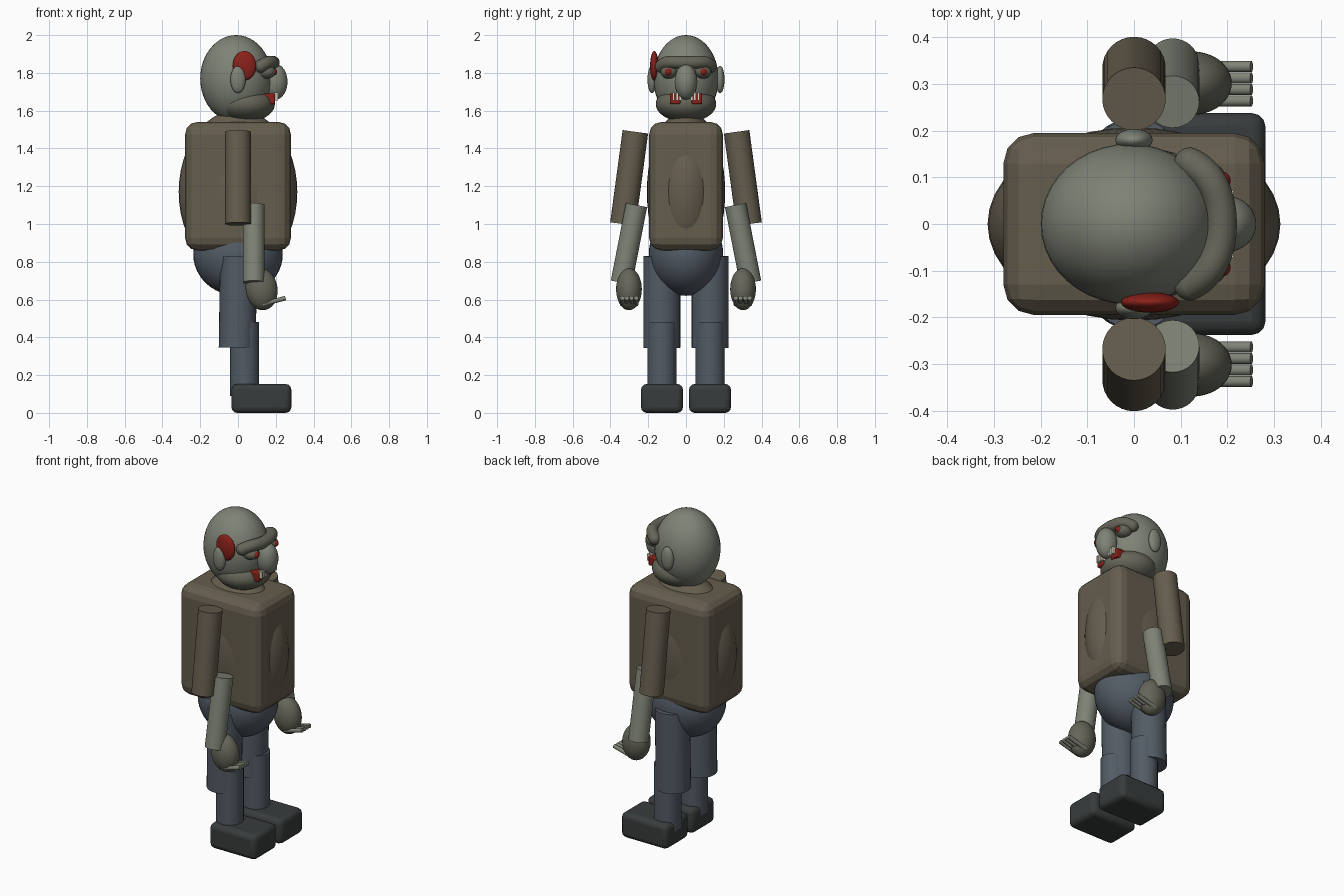
import bpy, math
from mathutils import Vector

if "Cube" in bpy.data.objects:
    bpy.data.objects.remove(bpy.data.objects["Cube"])


def material(name, r, g, b):
    m = bpy.data.materials.new(name)
    m.diffuse_color = (r, g, b, 1)
    m.use_nodes = True
    m.node_tree.nodes["Principled BSDF"].inputs["Base Color"].default_value = m.diffuse_color
    return m


SKIN = material("skin", .21, .225, .18)
DARK = material("dark_skin", .13, .13, .10)
SHIRT = material("shirt", .13, .11, .075)
PANTS = material("trousers", .085, .105, .13)
BOOT = material("boot", .04, .045, .045)
RED = material("red", .25, .015, .01)
TOOTH = material("tooth", .75, .7, .55)


def finish(name, mat, smooth=True):
    ob = bpy.context.object
    ob.name = name
    ob.data.materials.append(mat)
    if smooth:
        bpy.ops.object.shade_smooth_by_angle(angle=math.radians(35))
    return ob


def ball(name, mat, loc, radii, tilt=0):
    bpy.ops.mesh.primitive_uv_sphere_add(segments=40, ring_count=24, radius=1, location=loc,
                                         rotation=(0, tilt, 0))
    bpy.context.object.scale = radii
    bpy.ops.object.transform_apply(location=False, rotation=False, scale=True)
    return finish(name, mat)


def rod(name, mat, a, b, r, sides=32):
    a, b = Vector(a), Vector(b)
    d = b - a
    bpy.ops.mesh.primitive_cylinder_add(vertices=sides, radius=r, depth=d.length, location=(a + b) / 2,
                                        rotation=d.to_track_quat('Z', 'Y').to_euler())
    return finish(name, mat)


def box(name, mat, lo, hi, bevel=0, segments=3, smooth=True):
    lo, hi = Vector(lo), Vector(hi)
    bpy.ops.mesh.primitive_cube_add(size=1, location=(lo + hi) / 2)
    bpy.context.object.scale = hi - lo
    bpy.ops.object.transform_apply(location=False, rotation=False, scale=True)
    ob = finish(name, mat, smooth)
    if bevel:
        m = ob.modifiers.new("bevel", 'BEVEL')
        m.width, m.segments = bevel, segments
    return ob


# Torso: rounded vest with a bulging body poking through, and hips
box("torso", SHIRT, (-.28, -.195, .86), (.28, .195, 1.54), .065, 3, False)
ball("belly", SHIRT, (0, 0, 1.17), (.314, .207, .435))
ball("hips", PANTS, (0, 0, .84), (.237, .197, .22))

# Head, jaw and nose
ball("head", SKIN, (-.01, 0, 1.77), (.19, .172, .23))
ball("jaw", DARK, (.04, 0, 1.635), (.155, .16, .095))
ball("nose", SKIN, (.198, 0, 1.753), (.064, .06, .094))

# Brow: bent tube with rounded ends
curve = bpy.data.curves.new("brow", 'CURVE')
curve.dimensions = '3D'
curve.bevel_depth = .034
curve.bevel_resolution = 6
sp = curve.splines.new('NURBS')
path = [(.12, -.13, 1.835), (.16, -.11, 1.86), (.185, -.05, 1.855), (.188, 0, 1.855),
        (.185, .05, 1.855), (.16, .11, 1.86), (.12, .13, 1.835)]
sp.points.add(len(path) - 1)
for p, co in zip(sp.points, path):
    p.co = (*co, 1)
sp.use_endpoint_u = True
sp.order_u = 4
brow = bpy.data.objects.new("brow", curve)
bpy.context.collection.objects.link(brow)
bpy.ops.object.select_all(action='DESELECT')
bpy.context.view_layer.objects.active = brow
brow.select_set(True)
bpy.ops.object.convert(target='MESH')
finish("brow", DARK)

# Head wound on one side only
ball("head_wound", RED, (.034, -.168, 1.838), (.062, .022, .078))

for s, side in ((-1, "right"), (1, "left")):
    # Facial details
    ball(f"brow_end_{side}", DARK, (.12, s * .13, 1.835), (.034, .034, .034))
    ball(f"ear_{side}", SKIN, (0, s * .18, 1.765), (.04, .024, .072))
    ball(f"eye_socket_{side}", DARK, (.15, s * .09, 1.805), (.05, .045, .036))
    ball(f"eye_{side}", RED, (.187, s * .093, 1.805), (.02, .02, .02))
    ya, yb = sorted((s * .03, s * .085))
    box(f"mouth_{side}", RED, (.13, ya, 1.635), (.197, yb, 1.692), .006, 2)
    for i, y in enumerate((.03, .047, .066)):
        box(f"tooth_{side}_{i}", TOOTH, (.185, s * y - .006, 1.655), (.213, s * y + .006, 1.697))

    # Arm: sleeve, separate forearm, hand and fingers
    rod(f"sleeve_{side}", SHIRT, (0, s * .268, 1.488), (0, s * .334, 1.0), .068)
    rod(f"forearm_{side}", SKIN, (.083, s * .262, 1.1), (.083, s * .342, .69), .057)
    ball(f"hand_{side}", DARK, (.125, s * .302, .655), (.084, .068, .112), math.radians(-8))
    for i in range(4):
        y = s * (.264 + i * .0245)
        rod(f"finger_{side}_{i}", SKIN, (.13, y, .575), (.252, y, .608), .012, 16)

    # Leg: thigh, shin and boot
    rod(f"thigh_{side}", PANTS, (.003, s * .128, .83), (-.004, s * .128, .345), .098)
    rod(f"shin_{side}", PANTS, (.035, s * .128, .48), (.035, s * .128, .09), .077)
    box(f"boot_{side}", BOOT, (-.035, s * .127 - .111, 0), (.282, s * .127 + .111, .153), .03, 3)
